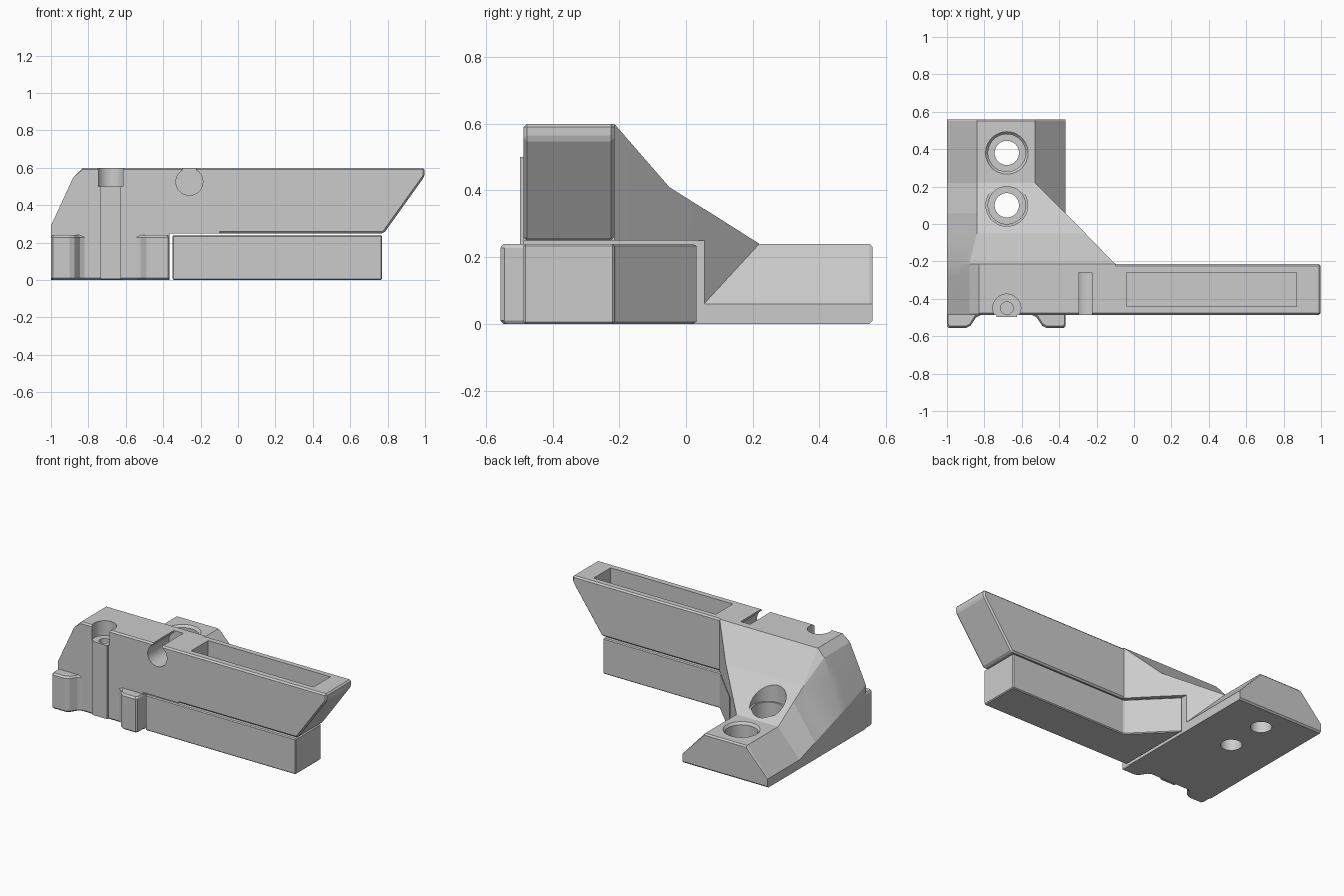
import bpy, bmesh, math
from mathutils import Matrix, Vector

cube = bpy.data.objects.get("Cube")
if cube:
    bpy.data.objects.remove(cube, do_unlink=True)

grey = bpy.data.materials.new("plain_grey")
grey.use_nodes = True
COLOUR = (0.6, 0.6, 0.6, 1)
grey.diffuse_color = COLOUR
grey.node_tree.nodes["Principled BSDF"].inputs["Base Color"].default_value = COLOUR


def finish(name, bm):
    bmesh.ops.remove_doubles(bm, verts=bm.verts, dist=1e-4)
    bmesh.ops.recalc_face_normals(bm, faces=bm.faces)
    mesh = bpy.data.meshes.new(name)
    bm.to_mesh(mesh)
    bm.free()
    mesh.materials.append(grey)
    ob = bpy.data.objects.new(name, mesh)
    bpy.context.collection.objects.link(ob)
    return ob


def loft(name, rings):
    """Skin a list of equal-length rings of 3D points and cap both ends."""
    bm = bmesh.new()
    rows = [[bm.verts.new(p) for p in ring] for ring in rings]
    n = len(rows[0])
    for a, b in zip(rows, rows[1:]):
        for i in range(n):
            j = (i + 1) % n
            bm.faces.new((a[i], a[j], b[j], b[i]))
    bm.faces.new(rows[0])
    bm.faces.new(rows[-1])
    return finish(name, bm)


def apply(ob, mod):
    with bpy.context.temp_override(object=ob, active_object=ob, selected_objects=[ob]):
        bpy.ops.object.modifier_apply(modifier=mod.name)


def chamfer(ob, width):
    mod = ob.modifiers.new("chamfer", 'BEVEL')
    mod.width = width
    mod.segments = 1
    mod.limit_method = 'ANGLE'
    mod.angle_limit = math.radians(35)
    apply(ob, mod)
    return ob


def plan_prism(name, pts, z0, z1):
    return loft(name, [[(x, y, z) for x, y in pts] for z in (z0, z1)])


def box(name, x0, x1, y0, y1, z0, z1):
    return plan_prism(name, [(x0, y0), (x1, y0), (x1, y1), (x0, y1)], z0, z1)


def cylinder(name, start, end, r, r2=None):
    a, b = Vector(start), Vector(end)
    bm = bmesh.new()
    turn = (b - a).to_track_quat('Z', 'Y').to_matrix().to_4x4()
    bmesh.ops.create_cone(bm, cap_ends=True, segments=48, radius1=r,
                          radius2=r2 or r, depth=(b - a).length,
                          matrix=Matrix.Translation((a + b) / 2) @ turn)
    return finish(name, bm)


def combine(ob, tool, operation):
    mod = ob.modifiers.new("combine", 'BOOLEAN')
    mod.operation = operation
    mod.solver = 'EXACT'
    mod.object = tool
    apply(ob, mod)
    bpy.data.objects.remove(tool, do_unlink=True)


# Foot and sloping web: outline sections (x, z) stepped from front to back
R = -0.365
front = [(-1, 0), (-1, .29), (-.94, .42), (-.88, .55), (-.83, .6),
         (-.1, .6), (-.1, .25), (R, .25), (R, 0)]
middle = [(-1, 0), (-1, .22)] + front[2:]
shoulder = [(-1, 0), (-1, .2), (-.93, .41)] + front[3:]
bend = [(-1, 0), (-1, .147)] + [(-.84, .41)] * 3 + [(-.26, .41), (-.26, .25), (R, .25), (R, 0)]
side = [(-1, 0), (-1, .114)] + [(-.84, .344)] * 3 + [(R, .344)]
flat = [(-1, 0), (-1, .06)] + [(-.84, .24)] * 3 + [(-.53, .24)] * 2 + [(R, .06), (R, 0)]


def shrink(section):
    top = max(z for x, z in section)
    return [(x, min(max(z, .01), top - .01)) for x, z in section]


sections = [
    (-.487, shrink(front)), (-.477, front), (-.28, middle), (-.215, shoulder),
    (-.05, bend),
    (.055, side + [(R, .25), (R, .25), (R, 0)]),
    (.056, side + [(R - .001, .062), (R, .06), (R, 0)]),
    (.22, flat), (.55, flat), (.56, shrink(flat))]
bracket = loft("mount_bracket", [[(x, y, z) for x, z in s] for y, s in sections])

# Long arm with undercut tip
arm_outline = [(-.2, .25), (.78, .25), (.998, .555), (.998, .6), (-.2, .6)]
arm = loft("arm", [[(x, y, z) for x, z in arm_outline] for y in (-.487, -.215)])
combine(bracket, chamfer(arm, .01), 'UNION')

# Front locating lugs
left_lug = [(-1, -.47), (-1, -.545), (-.99, -.557), (-.9, -.557), (-.875, -.545),
            (-.845, -.5), (-.82, -.487), (-.82, -.47)]
right_lug = [(-1.365 - x, y) for x, y in left_lug]
for pts in (left_lug, right_lug):
    cx = sum(x for x, y in pts) / len(pts)
    rings = [[(cx + (x - cx) * k, y + (1 - k) * .15, z) for x, y in pts]
             for z, k in ((0, .93), (.01, 1), (.228, 1), (.24, .93))]
    combine(bracket, loft("lug", rings), 'UNION')

# Shallow rib below the front screw seat
combine(bracket, box("rib", -.735, -.625, -.498, -.44, .005, .5), 'UNION')

# Foot screw holes with countersunk seats
cutters = []
for y in (.38, .1):
    cutters.append(cylinder("bore", (-.68, y, -.1), (-.68, y, .5), .065))
    cutters.append(cylinder("seat", (-.68, y, .12), (-.68, y, .7), .1))
cutters.append(cylinder("seat_rim", (-.68, .38, .225), (-.68, .38, .245), .1, .118))
cutters.append(cylinder("seat_rim", (-.68, .1, .27), (-.68, .1, .7), .112))
# Front screw seat and pilot hole
cutters.append(cylinder("front_seat", (-.68, -.45, .5), (-.68, -.45, .7), .075))
cutters.append(cylinder("pilot", (-.68, -.45, .35), (-.68, -.45, .6), .034))
# Cross hole with slot through the top
cutters.append(cylinder("cross_hole", (-.26, -.6, .525), (-.26, -.26, .525), .072))
cutters.append(box("slot", -.295, -.225, -.6, -.26, .54, .7))
# Long pocket in the arm top
cutters.append(box("pocket", -.04, .87, -.44, -.26, .46, .7))
for c in cutters:
    combine(bracket, c, 'DIFFERENCE')

# Separate support block under the arm
support = plan_prism("support_block", [(-.35, -.487), (.77, -.487), (.77, -.215),
                                       (-.1, -.215), (-.35, .035)], 0, .24)
chamfer(support, .006)

# Crisp edges, smooth bores
for ob in (bracket, support):
    bpy.ops.object.select_all(action='DESELECT')
    bpy.context.view_layer.objects.active = ob
    ob.select_set(True)
    bpy.ops.object.shade_smooth_by_angle(angle=math.radians(15))
